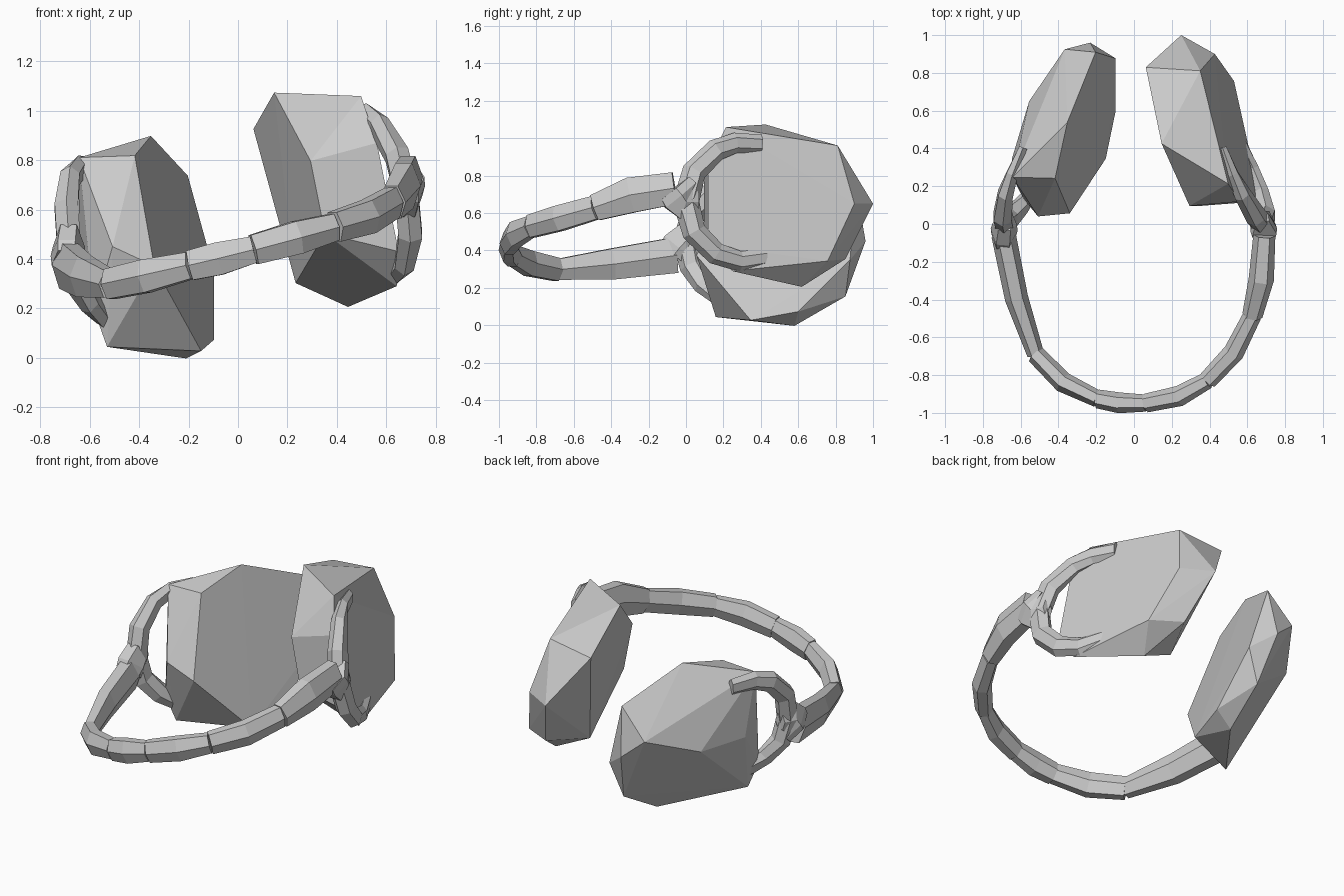
import bpy, bmesh
from math import cos, sin, radians, tau
from mathutils import Vector

cube = bpy.data.objects.get("Cube")
if cube:
    bpy.data.objects.remove(cube)

shade = 0.6
GREY = (shade, shade, shade, 1)
mat = bpy.data.materials.new("plain grey")
mat.use_nodes = True
mat.diffuse_color = GREY
mat.node_tree.nodes["Principled BSDF"].inputs["Base Color"].default_value = GREY


def finish(name, bm):
    """Turn a finished bmesh into a flat-shaded grey object."""
    bmesh.ops.recalc_face_normals(bm, faces=bm.faces)
    mesh = bpy.data.meshes.new(name)
    bm.to_mesh(mesh)
    bm.free()
    mesh.materials.append(mat)
    obj = bpy.data.objects.new(name, mesh)
    bpy.context.collection.objects.link(obj)


def circle_point(middle_y, middle_z, radius, degrees):
    angle = radians(degrees)
    return middle_y + radius * cos(angle), middle_z + radius * sin(angle)


def left_plane(depth, y, z):
    """Point on a sheet parallel to the left cup's tilted faces."""
    return Vector((depth - 0.28 * (y - 0.5) - 0.2 * (z - 0.65), y, z))


def right_plane(depth, y, z):
    """Point on a sheet parallel to the right cup's tilted faces."""
    return Vector((depth + 0.3 * (y - 0.5) - 0.3 * (z - 0.45), y, z))


def faceted_cup(name, plane, middle_z, rings):
    """Hull around rings of corners, each ring at one depth and radius."""
    bm = bmesh.new()
    for depth, radius, angles in rings:
        for degrees in angles:
            y, z = circle_point(0.5, middle_z, radius, degrees)
            bm.verts.new(plane(depth, y, z))
    hull = bmesh.ops.convex_hull(bm, input=bm.verts)
    inside = {item for item in hull["geom_interior"] + hull["geom_unused"]
              if isinstance(item, bmesh.types.BMVert)}
    bmesh.ops.delete(bm, geom=list(inside), context='VERTS')
    finish(name, bm)


def link(name, path, sizes, axis, sides=6):
    """Faceted bar along a path; each size is a half width and half height."""
    bm = bmesh.new()
    rings = []
    last = len(path) - 1
    for i, (point, (width, height)) in enumerate(zip(path, sizes)):
        along = (path[min(i + 1, last)] - path[max(i - 1, 0)]).normalized()
        side = along.cross(axis).normalized()
        up = side.cross(along)
        turns = [tau * k / sides for k in range(sides)]
        rings.append([bm.verts.new(point + side * width * cos(turn)
                                   + up * height * sin(turn))
                      for turn in turns])
    for near, far in zip(rings, rings[1:]):
        for k in range(sides):
            n = (k + 1) % sides
            bm.faces.new((near[k], near[n], far[n], far[k]))
    bm.faces.new(rings[0])
    bm.faces.new(rings[-1])
    finish(name, bm)


UP = Vector((0, 0, 1))
ACROSS = Vector((1, 0, 0))

# Ear cups: inner face, widest rim, outer face
faceted_cup("left_ear_cup", left_plane, 0.65, [
    (0.21, 0.43, (40, 100, 160, 200)),
    (0.19, 0.36, (285,)),
    (0.39, 0.5, (0,)),
    (0.39, 0.46, (-40, -75)),
    (0.5, 0.5, (125,)),
    (0.5, 0.44, (45, 150, 210, 235)),
    (0.54, 0.4, (0, -50))])
faceted_cup("right_ear_cup", right_plane, 0.45, [
    (-0.24, 0.5, (35,)),
    (-0.23, 0.45, (85, 125, 190, 250)),
    (-0.24, 0.39, (285, 345)),
    (-0.37, 0.46, (0, -40, -80, 180)),
    (-0.46, 0.44, (15, 125)),
    (-0.55, 0.45, (215,)),
    (-0.55, 0.53, (230,)),
    (-0.6, 0.15, (0, 180))])


def flare(degrees):
    """Strong near the two ends of the headband, nothing in the middle."""
    return cos(radians(degrees)) ** 12


def band_point(degrees):
    """Squarish half loop from the right end round the front to the left."""
    c, s = cos(radians(degrees)), sin(radians(degrees))
    x = -0.69 * abs(c) ** 0.9 * (1 if c > 0 else -1)
    y = -0.06 - 0.89 * abs(s) ** 0.9
    slope = 0.28 if x > 0 else 0.24
    return Vector((x, y, 0.42 + slope * x + 0.12 * flare(degrees)))


def band_size(degrees, scale):
    end = flare(degrees)
    return (0.05 + 0.015 * end) * scale, (0.07 + 0.04 * end) * scale


# Headband: six links that step slightly where they meet
joints = (0, 43, 76, 94, 122, 154, 180)
names = ("right_arm", "band_right", "band_front",
         "band_left", "band_left_bend", "left_arm")
for name, start, end in zip(names, joints, joints[1:]):
    middle = (start + end) / 2
    first, last = band_point(start), band_point(end)
    bow = 0.4 if name == "right_arm" else 1
    path = [first, ((first + last) / 2).lerp(band_point(middle), bow), last]
    sizes = [band_size(stop, scale)
             for stop, scale in zip((start, middle, end), (1, 1.1, 0.9))]
    link(name, path, sizes, UP)

# Forks curving from each pivot into the outside of a cup, and the pivots
for side, plane, middle_z, upper, lower, low_angles, arm_end in (
        ("left", left_plane, 0.66, 0.55, 0.54, (210, 240, 265, 290), joints[-1]),
        ("right", right_plane, 0.45, -0.51, -0.56, (205, 225, 240, 255), joints[0])):
    inward = -1 if side == "left" else 1
    middle = (upper + lower) / 2
    root = plane(middle, *circle_point(0.32, middle_z, 0.32, 180))
    for part, depth, angles in (("upper", upper, (150, 120, 100, 75)),
                                ("lower", lower, low_angles)):
        path = [root]
        sizes = [(0.07, 0.055)]
        for step, degrees in enumerate(angles):
            sink = inward * 0.015 * step
            path.append(plane(depth + sink,
                              *circle_point(0.32, middle_z, 0.32, degrees)))
            sizes.append((0.065 - 0.005 * step, 0.055 - 0.01 * step))
        link(f"{side}_fork_{part}", path, sizes, ACROSS)
    start = band_point(arm_end)
    tip = root + Vector((0, 0.07, 0))
    link(f"{side}_pivot", [start, (start + root) / 2, root, tip],
         [band_size(arm_end, scale) for scale in (1, 1.1, 1, 0.5)], UP)
